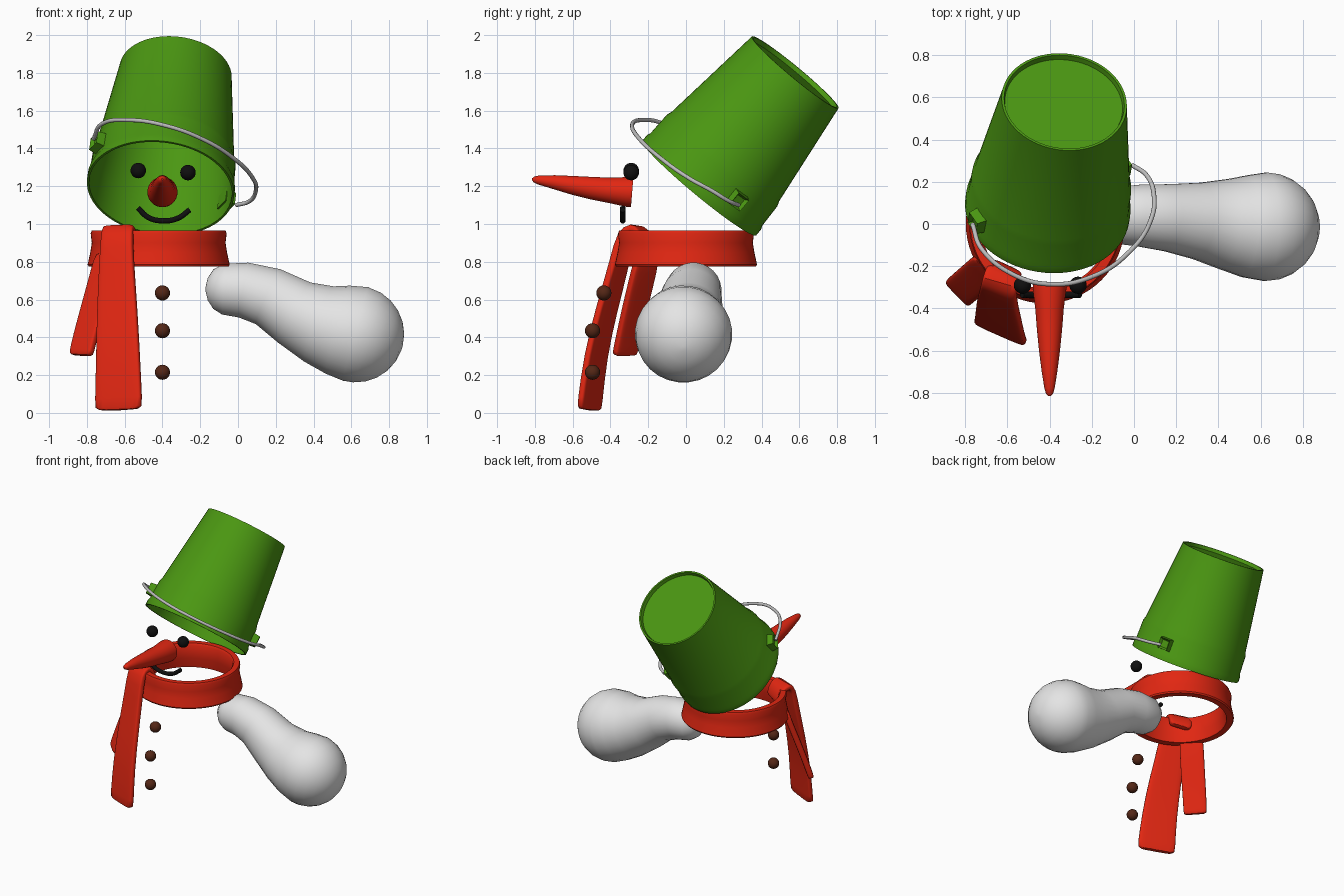
import bpy, bmesh, math
from mathutils import Vector, Matrix

if "Cube" in bpy.data.objects:
    bpy.data.objects.remove(bpy.data.objects["Cube"])


def material(name, rgb):
    m = bpy.data.materials.new(name)
    m.use_nodes = True
    m.diffuse_color = (*rgb, 1)
    m.node_tree.nodes["Principled BSDF"].inputs["Base Color"].default_value = (*rgb, 1)
    return m


green = material("bucket green", (0.07, 0.31, 0.006))
red = material("scarf red", (0.76, 0.02, 0.006))
white = material("snow white", (0.78, 0.78, 0.78))
black = material("coal black", (0.005, 0.005, 0.005))
brown = material("button brown", (0.09, 0.02, 0.008))
steel = material("wire grey", (0.5, 0.5, 0.5))


def finish(name, bm, mat, subdiv=0, angle=40):
    bmesh.ops.recalc_face_normals(bm, faces=bm.faces)
    mesh = bpy.data.meshes.new(name)
    bm.to_mesh(mesh)
    bm.free()
    obj = bpy.data.objects.new(name, mesh)
    bpy.context.collection.objects.link(obj)
    mesh.materials.append(mat)
    bpy.ops.object.select_all(action='DESELECT')
    obj.select_set(True)
    bpy.context.view_layer.objects.active = obj
    bpy.ops.object.shade_smooth_by_angle(angle=math.radians(angle))
    if subdiv:
        mod = obj.modifiers.new("Subdivision", 'SUBSURF')
        mod.levels = mod.render_levels = subdiv
    return obj


def lathe(name, profile, mat, closed=False, steps=64):
    """Spin an (r, z) profile round the z axis."""
    bm = bmesh.new()
    verts = [bm.verts.new((r, 0, z)) for r, z in profile]
    pairs = list(zip(verts, verts[1:])) + ([(verts[-1], verts[0])] if closed else [])
    edges = [bm.edges.new(p) for p in pairs]
    bmesh.ops.spin(bm, geom=verts + edges, cent=(0, 0, 0), axis=(0, 0, 1),
                   angle=math.tau, steps=steps, use_duplicate=False)
    bmesh.ops.remove_doubles(bm, verts=bm.verts, dist=0.0005)
    return finish(name, bm, mat)


def loft(name, sections, mat, sides=24, power=1.0, subdiv=0, angle=40):
    """Skin sections of (centre, half width, half thickness, width direction)."""
    bm = bmesh.new()
    rings = []
    for i, (c, w, t, side) in enumerate(sections):
        before = Vector(sections[max(i - 1, 0)][0])
        after = Vector(sections[min(i + 1, len(sections) - 1)][0])
        tangent = (after - before).normalized()
        side = Vector(side)
        side = (side - tangent * side.dot(tangent)).normalized()
        up = tangent.cross(side)
        ring = []
        for k in range(sides):
            a = math.tau * (k + 0.5) / sides
            x, y = (math.copysign(abs(v) ** power, v) for v in (math.cos(a), math.sin(a)))
            ring.append(bm.verts.new(Vector(c) + side * x * w + up * y * t))
        rings.append(ring)
    for a, b in zip(rings, rings[1:]):
        for k in range(sides):
            n = (k + 1) % sides
            bm.faces.new((a[k], a[n], b[n], b[k]))
    bm.faces.new(rings[0])
    bm.faces.new(rings[-1])
    return finish(name, bm, mat, subdiv, angle)


def wire(name, points, radius, mat):
    curve = bpy.data.curves.new(name, 'CURVE')
    curve.dimensions = '3D'
    curve.bevel_depth = radius
    curve.bevel_resolution = 3
    curve.use_fill_caps = True
    spline = curve.splines.new('BEZIER')
    spline.bezier_points.add(len(points) - 1)
    for p, co in zip(spline.bezier_points, points):
        p.co = co
        p.handle_left_type = p.handle_right_type = 'AUTO'
    curve.materials.append(mat)
    obj = bpy.data.objects.new(name, curve)
    bpy.context.collection.objects.link(obj)


def ball(name, centre, radius, mat):
    bm = bmesh.new()
    bmesh.ops.create_uvsphere(bm, u_segments=20, v_segments=12, radius=radius)
    finish(name, bm, mat).location = centre


# Tilted bucket, open at the mouth, with a recessed base
mouth = Vector((-0.41, 0.07, 1.19))
axis = (Vector((-0.33, 0.58, 1.805)) - mouth).normalized()
bucket = lathe("bucket", [(0, 0.775), (0.28, 0.775), (0.286, 0.8), (0.298, 0.8),
                          (0.37, 0.22), (0.38, 0.19), (0.384, 0.06), (0.392, 0.04),
                          (0.392, 0), (0.38, 0), (0.365, 0.2), (0.285, 0.76), (0, 0.76)], green)
bucket.matrix_world = Matrix.Translation(mouth) @ axis.to_track_quat('Z', 'Y').to_matrix().to_4x4()

# Handle lugs on opposite sides of the bucket
out = Vector((0.87, 0.33, -0.39))
out = (out - axis * out.dot(axis)).normalized()
for name, sign in (("left_lug", 1), ("right_lug", -1)):
    bm = bmesh.new()
    bmesh.ops.create_cube(bm, size=1)
    bmesh.ops.scale(bm, verts=bm.verts, vec=(0.09, 0.09, 0.06))
    top = max(bm.faces, key=lambda f: f.calc_center_median().z)
    bmesh.ops.scale(bm, verts=top.verts, vec=(0.85, 0.85, 1))
    bmesh.ops.inset_individual(bm, faces=[top], thickness=0.018, depth=-0.02)
    lug = finish(name, bm, green)
    z = out * sign
    x = axis.cross(z)
    rot = Matrix((x, axis, z)).transposed().to_4x4()
    lug.matrix_world = Matrix.Translation(mouth + axis * 0.115 + z * 0.395) @ rot

wire("bucket_handle", [(-0.765, 0.0, 1.45), (-0.72, -0.12, 1.53), (-0.57, -0.24, 1.55),
                       (-0.4, -0.285, 1.525), (-0.2, -0.25, 1.455), (-0.02, -0.13, 1.345),
                       (0.08, 0.02, 1.24), (0.095, 0.13, 1.18), (0.06, 0.23, 1.12),
                       (-0.01, 0.28, 1.1)], 0.011, steel)

# Scarf: neck ring and two hanging tails
ring = lathe("scarf_ring", [(0.325, 0.775), (0.37, 0.775), (0.376, 0.785), (0.362, 0.85),
                            (0.354, 0.9), (0.36, 0.95), (0.354, 0.965), (0.315, 0.965),
                            (0.305, 0.95), (0.31, 0.85)], red, closed=True)
ring.location = (-0.42, 0, 0)

slant, steep = (0.9, -0.4, 0), (0.7, -0.72, 0)
loft("scarf_front_tail", [
    ((-0.6, -0.215, 0.87), 0.07, 0.02, slant), ((-0.605, -0.215, 0.89), 0.08, 0.025, slant),
    ((-0.62, -0.23, 0.96), 0.085, 0.025, slant), ((-0.635, -0.275, 0.985), 0.085, 0.025, slant),
    ((-0.64, -0.32, 0.95), 0.09, 0.025, slant), ((-0.643, -0.35, 0.8), 0.097, 0.025, slant),
    ((-0.64, -0.42, 0.55), 0.115, 0.022, slant), ((-0.635, -0.48, 0.3), 0.125, 0.022, slant),
    ((-0.632, -0.51, 0.04), 0.136, 0.022, slant), ((-0.632, -0.512, 0.012), 0.134, 0.02, slant)],
    red, sides=16, power=0.4, subdiv=1, angle=60)
loft("scarf_side_tail", [
    ((-0.69, -0.2, 0.86), 0.08, 0.022, steep), ((-0.71, -0.22, 0.76), 0.085, 0.022, steep),
    ((-0.76, -0.265, 0.58), 0.085, 0.022, steep), ((-0.81, -0.305, 0.4), 0.083, 0.022, steep),
    ((-0.828, -0.322, 0.32), 0.082, 0.022, steep), ((-0.832, -0.325, 0.302), 0.08, 0.02, steep)],
    red, sides=16, power=0.4, subdiv=1, angle=60)

# Carrot nose
nose = [(-0.285, 1.168, 0.08), (-0.31, 1.17, 0.08), (-0.4, 1.178, 0.068), (-0.5, 1.19, 0.06),
        (-0.6, 1.205, 0.05), (-0.7, 1.222, 0.037), (-0.78, 1.233, 0.024),
        (-0.805, 1.236, 0.016), (-0.815, 1.237, 0.005)]
loft("carrot_nose", [((-0.4, y, z), r, r, (1, 0, 0)) for y, z, r in nose], red)

# Coal eyes and smile
ball("right_eye", (-0.528, -0.29, 1.283), 0.041, black)
ball("left_eye", (-0.265, -0.29, 1.272), 0.041, black)
wire("smile", [(-0.53, -0.335, 1.085), (-0.475, -0.335, 1.035), (-0.4, -0.335, 1.017),
               (-0.32, -0.335, 1.03), (-0.255, -0.335, 1.075)], 0.015, black)

# Coat buttons
for i, (y, z) in enumerate([(-0.435, 0.635), (-0.495, 0.435), (-0.495, 0.215)]):
    ball("button_%d" % (i + 1), (-0.4, y, z), 0.04, brown)

# Snow arm swelling into a round hand
spine = [(-0.172, 0.035, 0.655, 0.01), (-0.16, 0.035, 0.655, 0.06), (-0.13, 0.035, 0.655, 0.105),
         (-0.08, 0.04, 0.655, 0.135), (0.03, 0.04, 0.65, 0.148), (0.16, 0.03, 0.615, 0.16),
         (0.3, 0.015, 0.53, 0.182), (0.43, 0, 0.47, 0.215), (0.53, -0.01, 0.44, 0.243)]
arm = [((x, y, z), r, r, (0, 1, 0)) for x, y, z, r in spine]
hand, aim, size = Vector((0.622, -0.013, 0.418)), Vector((0.95, 0, -0.3)).normalized(), 0.258
for step in range(7):
    a = math.radians(step * 14.5)
    r = size * math.cos(a)
    arm.append((hand + aim * size * math.sin(a), r, r, (0, 1, 0)))
loft("snow_arm", arm, white, sides=28, angle=60)
